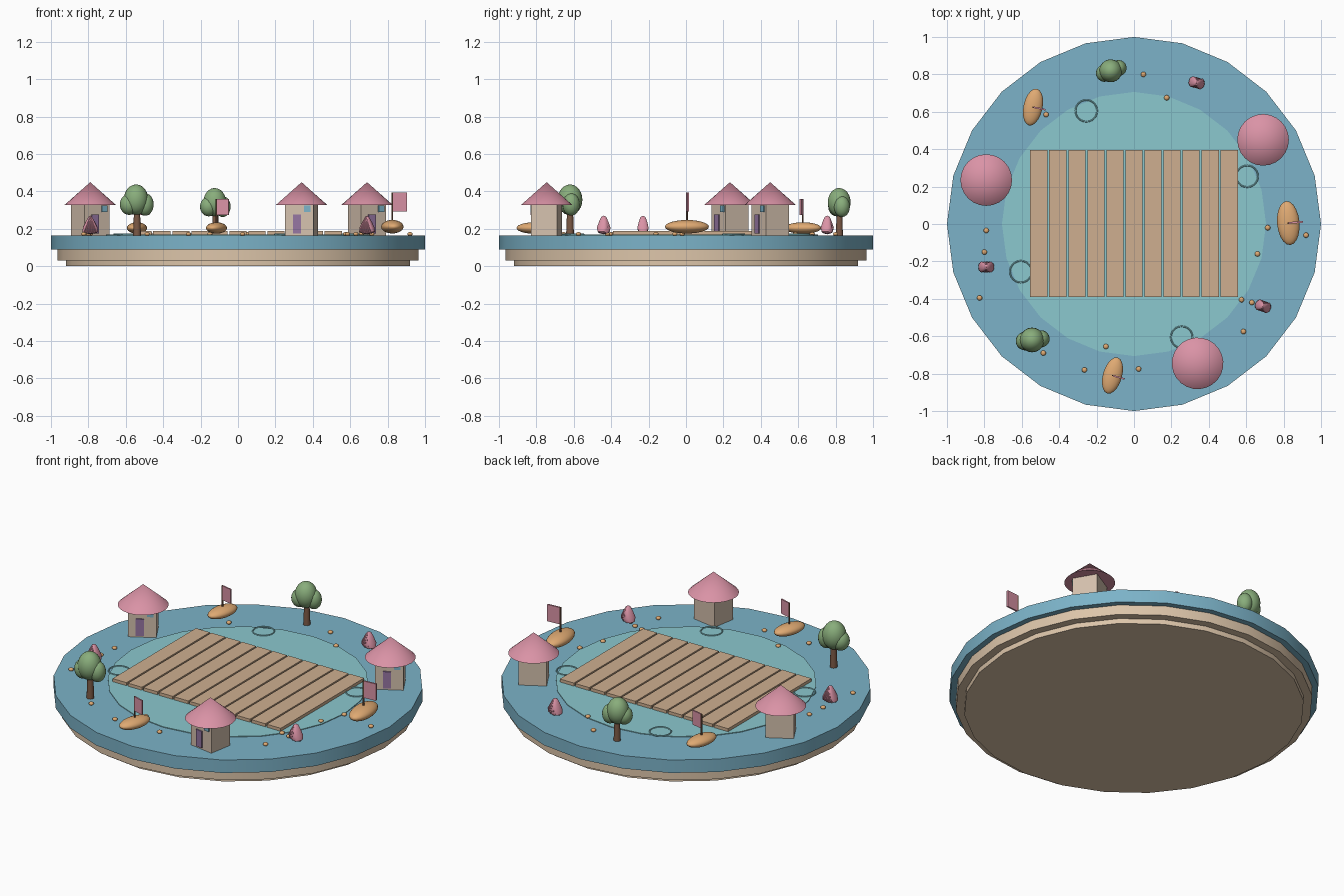
import bpy
from math import radians, cos, sin, pi
from mathutils import Matrix, Vector

if "Cube" in bpy.data.objects:
    bpy.data.objects.remove(bpy.data.objects["Cube"])


def mat(name, rgb):
    m = bpy.data.materials.new(name)
    m.diffuse_color = (*rgb, 1)
    m.use_nodes = True
    m.node_tree.nodes["Principled BSDF"].inputs["Base Color"].default_value = m.diffuse_color
    return m


WATER = mat("water_blue", (0.20, 0.45, 0.58))
LAGOON = mat("lagoon_teal", (0.26, 0.58, 0.62))
SAND = mat("sand", (0.72, 0.56, 0.40))
WOOD = mat("plank_wood", (0.62, 0.43, 0.28))
WALL = mat("wall_cream", (0.66, 0.53, 0.42))
PINK = mat("pink", (0.70, 0.29, 0.38))
PURPLE = mat("purple", (0.30, 0.18, 0.36))
GREEN = mat("leaf_green", (0.25, 0.42, 0.20))
BROWN = mat("bark_brown", (0.20, 0.10, 0.06))
ORANGE = mat("orange", (0.74, 0.40, 0.17))


def finish(name, material, frame=None, smooth=True):
    o = bpy.context.object
    o.name = name
    o.data.materials.append(material)
    if smooth:
        bpy.ops.object.shade_smooth_by_angle(angle=radians(35))
    if frame:
        bpy.context.view_layer.update()
        o.matrix_world = frame @ o.matrix_world
    return o


def frame_at(x, y, z, turn=0, size=1):
    return (Matrix.Translation((x, y, z)) @ Matrix.Rotation(radians(turn), 4, 'Z')
            @ Matrix.Scale(size, 4))


def box(name, size, loc, material, frame=None):
    bpy.ops.mesh.primitive_cube_add(size=1, location=loc)
    bpy.context.object.scale = size
    return finish(name, material, frame, False)


def cone(name, r1, r2, z0, z1, material, sides=24, frame=None, loc=(0, 0)):
    bpy.ops.mesh.primitive_cone_add(vertices=sides, radius1=r1, radius2=r2, depth=z1 - z0,
                                    location=(*loc, (z0 + z1) / 2))
    return finish(name, material, frame)


def ball(name, radii, loc, material, frame=None, rot=(0, 0, 0)):
    bpy.ops.mesh.primitive_uv_sphere_add(segments=20, ring_count=12, radius=1,
                                         location=loc, rotation=rot)
    bpy.context.object.scale = radii
    return finish(name, material, frame)


# stepped base, water and lagoon
cone("base_foot", 0.92, 0.92, 0, 0.032, SAND)
cone("sand_base", 0.966, 0.966, 0.03, 0.09, SAND)
cone("water", 1, 1, 0.088, 0.165, WATER)
cone("lagoon", 0.706, 0.706, 0.16, 0.169, LAGOON)

# plank deck
for i in range(11):
    box("deck_plank", (0.092, 0.786, 0.018), ((i - 5) * 0.1018, 0.003, 0.178), WOOD)

# ripples in the lagoon
for x, y in ((-0.255, 0.605), (0.605, 0.255), (-0.605, -0.255), (0.255, -0.605)):
    bpy.ops.mesh.primitive_torus_add(location=(x, y, 0.17), major_radius=0.058, minor_radius=0.004,
                                     major_segments=24, minor_segments=6)
    finish("ripple", LAGOON)


# huts with door, window and pointed roof
def hut(x, y, turn):
    f = frame_at(x, y, 0.165, turn)
    box("hut_wall", (0.154, 0.142, 0.168), (0, 0, 0.084), WALL, f)
    box("hut_door", (0.044, 0.01, 0.10), (-0.012, -0.073, 0.06), PURPLE, f)
    box("hut_window", (0.034, 0.01, 0.036), (0.045, -0.073, 0.142), WATER, f)
    cone("hut_roof", 0.138, 0, 0.162, 0.284, PINK, 24, f)


hut(-0.79, 0.235, 30)
hut(0.69, 0.45, 30)
hut(0.34, -0.745, -10)


# trees with three leaf clumps
def tree(x, y, turn, size):
    f = frame_at(x, y, 0.165, turn, size)
    cone("tree_trunk", 0.021, 0.016, 0, 0.13, BROWN, 12, f)
    ball("tree_crown", (0.066, 0.066, 0.082), (-0.005, 0, 0.19), GREEN, f)
    ball("tree_leaf_left", (0.05, 0.05, 0.056), (-0.042, -0.006, 0.165), GREEN, f)
    ball("tree_leaf_right", (0.046, 0.046, 0.06), (0.043, 0.006, 0.165), GREEN, f)


tree(-0.54, -0.62, 0, 1)
tree(-0.12, 0.82, 12, 0.93)


# oval boats with mast and flag
def boat(x, y, turn, size):
    f = frame_at(x, y, 0.165, turn, size)
    ball("boat_hull", (0.06, 0.118, 0.036), (0, 0, 0.046), ORANGE, f)
    cone("boat_mast", 0.005, 0.005, 0.05, 0.228, BROWN, 8, f)
    box("boat_flag", (0.075, 0.01, 0.1), (0.042, 0, 0.178), PINK, f)


boat(0.825, 0.005, 5, 1)
boat(-0.54, 0.625, -12, 0.85)
boat(-0.115, -0.81, -16, 0.85)


# ribbed shells: narrow at the top, ribs fanning out below
def shell(x, y, turn):
    f = frame_at(x, y, 0.165, turn)
    profile = [(0, 0), (0.7, 0.06), (1, 0.3), (0.75, 0.65), (0.45, 0.92), (0, 1)]
    n = 12
    for k in range(-3, 4):
        verts = []
        for r, h in profile:
            for j in range(n):
                a = 2 * pi * j / n
                v = Vector((0.014 * r * cos(a), 0.03 * r * sin(a), (h - 1) * 0.1))
                v = Matrix.Rotation(radians(k * 7), 3, 'Y') @ v
                verts.append(v + Vector((0, 0, 0.105)))
        faces = [(i * n + j, i * n + (j + 1) % n, (i + 1) * n + (j + 1) % n, (i + 1) * n + j)
                 for i in range(len(profile) - 1) for j in range(n)]
        me = bpy.data.meshes.new("shell_rib")
        me.from_pydata(verts, [], faces)
        o = bpy.data.objects.new("shell_rib", me)
        bpy.context.collection.objects.link(o)
        bpy.ops.object.select_all(action='DESELECT')
        o.select_set(True)
        bpy.context.view_layer.objects.active = o
        finish("shell_rib", PINK, f)


shell(0.335, 0.755, -15)
shell(-0.79, -0.23, 0)
shell(0.69, -0.44, -20)

# scattered pebbles
for x, y in ((0.05, 0.8), (0.175, 0.675), (-0.47, 0.585), (-0.79, -0.035), (-0.8, -0.15),
             (-0.825, -0.395), (-0.485, -0.69), (-0.265, -0.78), (-0.15, -0.655), (0.025, -0.775),
             (0.585, -0.575), (0.575, -0.405), (0.63, -0.42), (0.66, -0.16), (0.715, -0.02),
             (0.92, -0.06)):
    ball("pebble", (0.014, 0.014, 0.01), (x, y, 0.172), ORANGE)
